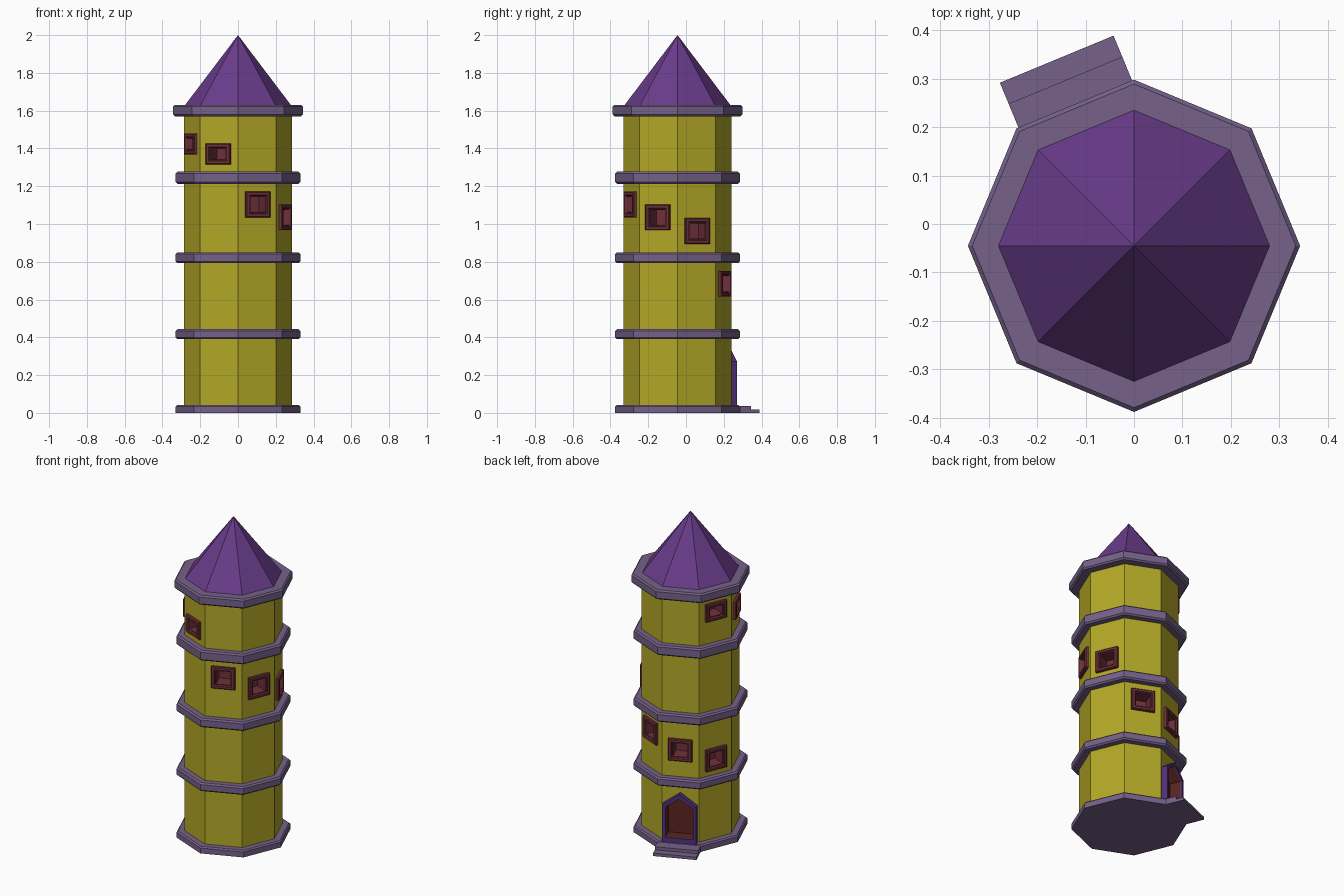
import bpy, bmesh, math
from mathutils import Vector

if "Cube" in bpy.data.objects:
    bpy.data.objects.remove(bpy.data.objects["Cube"])

CENTRE = Vector((0, -0.045, 0))
R = 0.285
APOTHEM = R * math.cos(math.pi / 8)


def material(name, rgb):
    m = bpy.data.materials.new(name)
    m.diffuse_color = (*rgb, 1)
    m.use_nodes = True
    m.node_tree.nodes["Principled BSDF"].inputs["Base Color"].default_value = m.diffuse_color
    return m


yellow = material("yellow_wall", (0.45, 0.39, 0.02))
stone = material("purple_stone", (0.18, 0.12, 0.25))
roof_purple = material("roof_purple", (0.14, 0.045, 0.25))
frame_purple = material("frame_purple", (0.085, 0.03, 0.19))
red = material("window_red", (0.16, 0.03, 0.042))
door_red = material("door_red", (0.10, 0.018, 0.015))


def loft(name, loops, mat, cap_start=False, cap_end=True):
    """Skin successive counter-clockwise loops of points."""
    bm = bmesh.new()
    rings = [[bm.verts.new(p) for p in loop] for loop in loops]
    for a, b in zip(rings, rings[1:]):
        n = len(a)
        for i in range(n):
            j = (i + 1) % n
            bm.faces.new((a[i], a[j], b[j], b[i]))
    if cap_start:
        bm.faces.new(rings[0][::-1])
    if cap_end:
        bm.faces.new(rings[-1])
    me = bpy.data.meshes.new(name)
    bm.to_mesh(me)
    bm.free()
    me.materials.append(mat)
    ob = bpy.data.objects.new(name, me)
    bpy.context.collection.objects.link(ob)
    return ob


def octagon(r, z):
    return [CENTRE + Vector((r * math.cos(i * math.pi / 4), r * math.sin(i * math.pi / 4), z))
            for i in range(8)]


def on_wall(angle, outline, d):
    """Place a (sideways, height) outline on a wall, d out from its surface."""
    a = math.radians(angle)
    n, t = Vector((math.cos(a), math.sin(a), 0)), Vector((-math.sin(a), math.cos(a), 0))
    return [CENTRE + n * (APOTHEM + d) + t * u + Vector((0, 0, z)) for u, z in outline]


def rect(hw, z0, z1):
    return [(-hw, z0), (hw, z0), (hw, z1), (-hw, z1)]


def gable(hw, z0, eave, apex):
    return [(-hw, z0), (hw, z0), (hw, eave), (0, apex), (-hw, eave)]


def cut(target, cutter):
    m = target.modifiers.new(cutter.name, 'BOOLEAN')
    m.operation, m.solver, m.object = 'DIFFERENCE', 'EXACT', cutter
    bpy.context.view_layer.objects.active = target
    bpy.ops.object.modifier_apply(modifier=m.name)
    bpy.data.objects.remove(cutter, do_unlink=True)


# Tower wall
wall = loft("tower_wall", [octagon(R, 0.01), octagon(R, 1.61)], yellow, True)

# Stone bands, base and cornice
for name, r, z0, z1 in (("lower_band", 0.33, 0.39, 0.443), ("middle_band", 0.33, 0.793, 0.85),
                        ("upper_band", 0.33, 1.213, 1.277), ("cornice", 0.343, 1.57, 1.63)):
    c = 0.009
    loft(name, [octagon(r - c, z0), octagon(r, z0 + c), octagon(r, z1 - c), octagon(r - c, z1)],
         stone, True)
loft("base", [octagon(0.33, 0), octagon(0.33, 0.034), octagon(0.322, 0.042)], stone, True)

# Pointed roof
bpy.ops.mesh.primitive_cone_add(vertices=8, radius1=0.28, radius2=0, depth=0.37,
                                location=CENTRE + Vector((0, 0, 1.815)),
                                rotation=(0, 0, 0))
roof = bpy.context.object
roof.name = "roof"
roof.data.materials.append(roof_purple)

# Windows winding round the tower: wall angle, height of centre, half height
windows = [(157.5, 1.475, 0.055), (202.5, 1.424, 0.055), (247.5, 1.37, 0.055),
           (292.5, 1.103, 0.068), (337.5, 1.035, 0.068), (22.5, 0.963, 0.068),
           (67.5, 0.684, 0.068), (112.5, 0.614, 0.068), (157.5, 0.545, 0.068)]
for i, (angle, z, hh) in enumerate(windows):
    def ring(inset, d):
        return on_wall(angle, rect(0.07 - inset, z - hh + inset, z + hh - inset), d)
    cut(wall, loft("window_cutter", [ring(0.025, -0.075), ring(0.025, 0.05)], red, True))
    loft(f"window_{i + 1}", [ring(0, -0.002), ring(0, 0.014), ring(0.005, 0.019), ring(0.018, 0.019),
                             ring(0.022, 0.010), ring(0.027, 0.010), ring(0.029, -0.07)], red)

# Doorway: purple gabled frame with a red recess
DOOR = 112.5
outer = gable(0.1, 0.035, 0.272, 0.345)
inner = gable(0.08, 0.07, 0.262, 0.318)
hole = gable(0.083, 0.067, 0.264, 0.322)
cut(wall, loft("door_cutter", [on_wall(DOOR, hole, -0.045), on_wall(DOOR, hole, 0.06)], red, True))
loft("door_frame", [on_wall(DOOR, outer, -0.002), on_wall(DOOR, outer, 0.037),
                    on_wall(DOOR, inner, 0.037), on_wall(DOOR, inner, 0.025)],
     frame_purple, cap_end=False)
loft("door", [on_wall(DOOR, inner, 0.025), on_wall(DOOR, inner, -0.04)], door_red)

# Entrance steps
for name, reach, h in (("upper_step", 0.37, 0.037), ("lower_step", 0.417, 0.018)):
    o = rect(0.127, 0, h)
    loft(name, [on_wall(DOOR, o, 0.02), on_wall(DOOR, o, reach - APOTHEM)], stone, True)
